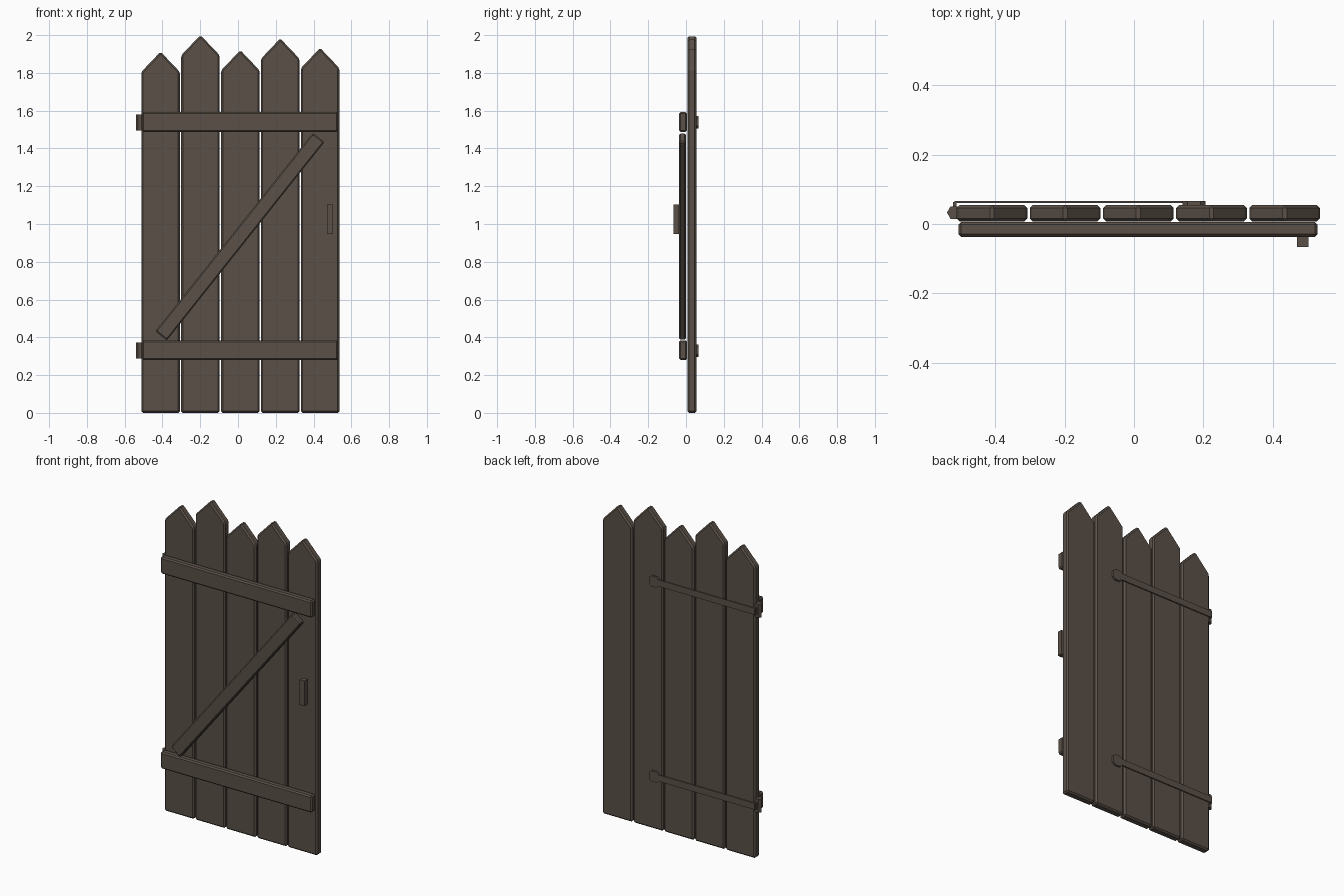
import bpy, bmesh, math

if "Cube" in bpy.data.objects:
    bpy.data.objects.remove(bpy.data.objects["Cube"])

wood = bpy.data.materials.new("weathered brown")
wood.diffuse_color = (0.102, 0.080, 0.064, 1)
wood.use_nodes = True
wood.node_tree.nodes["Principled BSDF"].inputs["Base Color"].default_value = wood.diffuse_color


def prism(name, outline, y0, y1, bevel=0.0):
    """Extrude an (x, z) outline from y0 to y1, with an optional chamfer."""
    bm = bmesh.new()
    face = bm.faces.new([bm.verts.new((x, y0, z)) for x, z in outline])
    ext = bmesh.ops.extrude_face_region(bm, geom=[face])
    verts = [v for v in ext["geom"] if isinstance(v, bmesh.types.BMVert)]
    bmesh.ops.translate(bm, verts=verts, vec=(0, y1 - y0, 0))
    bmesh.ops.recalc_face_normals(bm, faces=bm.faces[:])
    if bevel:
        bmesh.ops.bevel(bm, geom=bm.edges[:], offset=bevel, segments=1,
                        affect='EDGES', clamp_overlap=True)
    me = bpy.data.meshes.new(name)
    bm.to_mesh(me)
    bm.free()
    me.materials.append(wood)
    ob = bpy.data.objects.new(name, me)
    bpy.context.collection.objects.link(ob)
    return ob


def rect(x0, x1, z0, z1):
    return [(x0, z0), (x1, z0), (x1, z1), (x0, z1)]


# Pointed planks of uneven height
for i, peak in enumerate((1.912, 2.0, 1.92, 1.982, 1.932)):
    x0 = -0.512 + i * 0.2112
    x1 = x0 + 0.204
    prism(f"plank_{i + 1}",
          [(x0, 0), (x1, 0), (x1, peak - 0.107), ((x0 + x1) / 2, peak), (x0, peak - 0.107)],
          0.007, 0.055, 0.009)

# Horizontal rails
for name, z in (("lower_rail", 0.332), ("upper_rail", 1.54)):
    prism(name, rect(-0.507, 0.53, z - 0.052, z + 0.052), -0.037, 0.006, 0.008)

# Diagonal brace
ax, az, bx, bz = -0.407, 0.408, 0.427, 1.458
length = math.hypot(bx - ax, bz - az)
nx, nz = -(bz - az) / length * 0.039, (bx - ax) / length * 0.039
prism("diagonal_brace",
      [(ax - nx, az - nz), (bx - nx, bz - nz), (bx + nx, bz + nz), (ax + nx, az + nz)],
      -0.036, -0.001, 0.007)

# Handle
prism("handle", rect(0.47, 0.504, 0.948, 1.104), -0.067, -0.036)

# Hinges: long strap, flared tip and upright pin barrel
for name, z in (("lower", 0.33), ("upper", 1.538)):
    prism(f"{name}_hinge_strap", rect(-0.518, 0.155, z - 0.02, z + 0.02), 0.060, 0.067)
    tip = [(0.14, 0.02), (0.155, 0.033), (0.192, 0.033), (0.207, 0.02)]
    prism(f"{name}_hinge_tip",
          [(x, z + d) for x, d in tip] + [(x, z - d) for x, d in reversed(tip)],
          0.054, 0.066)
    bpy.ops.mesh.primitive_cylinder_add(vertices=6, radius=0.021, depth=0.085,
                                        location=(-0.519, 0.033, z))
    pin = bpy.context.object
    pin.name = f"{name}_hinge_pin"
    pin.rotation_euler.z = math.radians(30)
    pin.data.materials.append(wood)
    # Short leaf joining the pin to the strap
    prism(f"{name}_hinge_leaf", rect(-0.522, -0.512, z - 0.02, z + 0.02), 0.04, 0.064)
